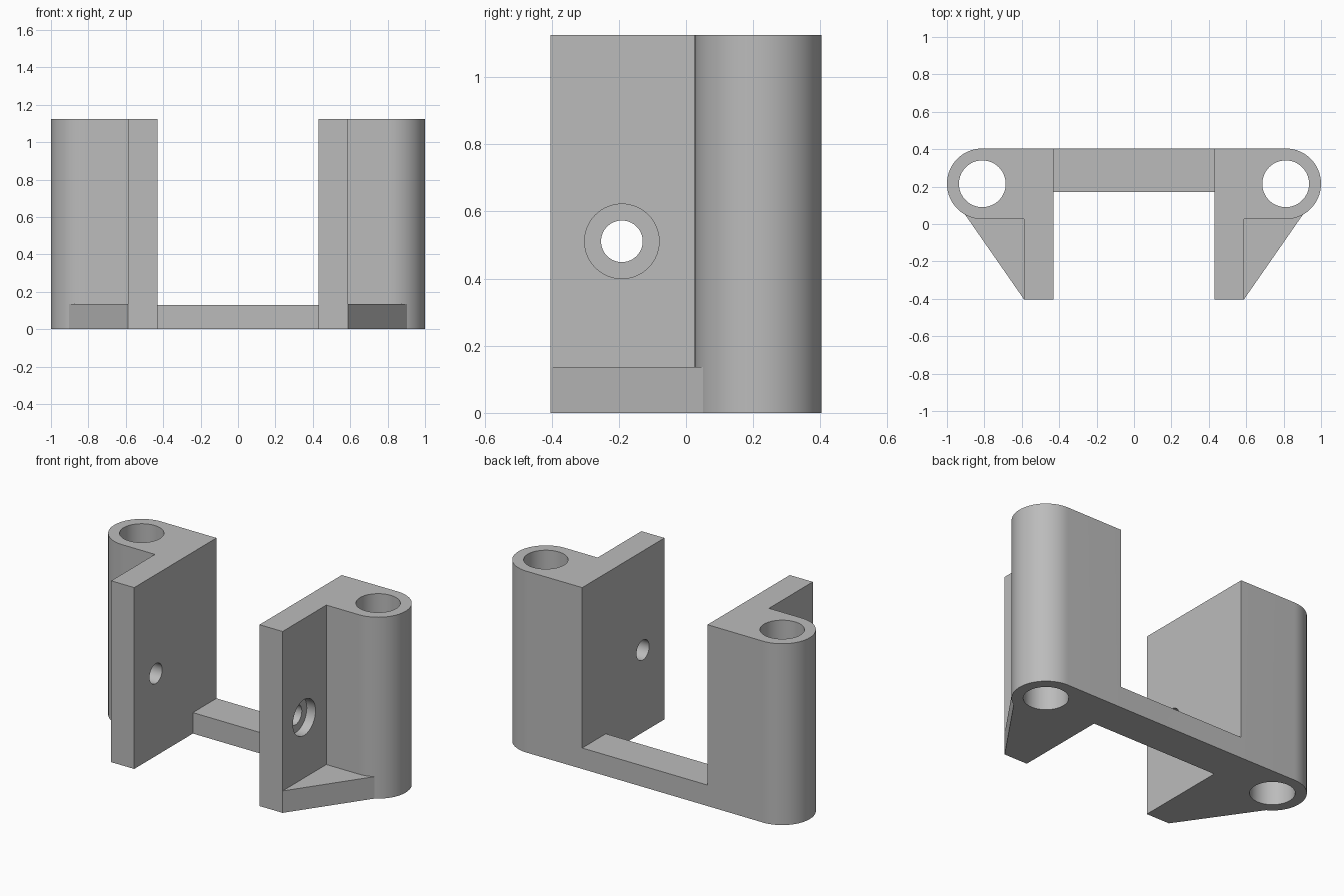
import bpy, bmesh, math
from mathutils import Matrix

default = bpy.data.objects.get("Cube")
if default:
    bpy.data.objects.remove(default, do_unlink=True)

GREY = (0.5, 0.5, 0.5, 1)
grey = bpy.data.materials.new("plain grey")
grey.use_nodes = True
grey.diffuse_color = GREY
grey.node_tree.nodes["Principled BSDF"].inputs["Base Color"].default_value = GREY

HEIGHT, BASE = 1.125, 0.13
INNER, OUTER = 0.43, 0.588            # wall faces in x
FRONT, BACK = -0.403, 0.403           # overall depth
POST_X, POST_Y, POST_R = 0.811, 0.215, 0.189
SCREW_Y, SCREW_Z = -0.191, 0.511


def finish(name, bm):
    bmesh.ops.recalc_face_normals(bm, faces=bm.faces)
    mesh = bpy.data.meshes.new(name)
    bm.to_mesh(mesh)
    bm.free()
    mesh.materials.append(grey)
    obj = bpy.data.objects.new(name, mesh)
    bpy.context.collection.objects.link(obj)
    return obj


def extrude_plan(name, points, z0, z1):
    bm = bmesh.new()
    face = bm.faces.new([bm.verts.new((x, y, z0)) for x, y in points])
    top = bmesh.ops.extrude_face_region(bm, geom=[face])["geom"]
    verts = [v for v in top if isinstance(v, bmesh.types.BMVert)]
    bmesh.ops.translate(bm, verts=verts, vec=(0, 0, z1 - z0))
    return finish(name, bm)


def cylinder(name, radius, length, centre, along_x=False):
    bm = bmesh.new()
    turn = Matrix.Rotation(math.pi / 2, 4, "Y") if along_x else Matrix()
    bmesh.ops.create_cone(bm, cap_ends=True, segments=64, radius1=radius, radius2=radius,
                          depth=length, matrix=Matrix.Translation(centre) @ turn)
    return finish(name, bm)


def apply(obj, mod):
    bpy.context.view_layer.objects.active = obj
    bpy.ops.object.modifier_apply(modifier=mod.name)


def combine(obj, other, operation):
    mod = obj.modifiers.new(operation, "BOOLEAN")
    mod.operation, mod.object, mod.solver = operation, other, "EXACT"
    apply(obj, mod)
    bpy.data.objects.remove(other, do_unlink=True)


# Side bracket: wall with a rounded post at its back outer corner
steps = 40
arc = [(POST_X + POST_R * math.sin(math.pi * i / steps),
        POST_Y - POST_R * math.cos(math.pi * i / steps)) for i in range(steps + 1)]
plan = [(INNER, FRONT), (OUTER, FRONT), (OUTER, POST_Y - POST_R)] + arc + [(INNER, BACK)]
bracket = extrude_plan("mounting_bracket", plan, 0, HEIGHT)

# Low triangular gusset between wall and post
gusset = extrude_plan("gusset", [(0.5, FRONT), (OUTER, FRONT), (0.905, 0.053),
                                 (0.83, 0.1), (0.5, 0.1)], 0, 0.136)
combine(bracket, gusset, "UNION")

# Vertical bore, screw hole and outer counterbore
for cutter in (
    cylinder("post_bore", 0.125, 3, (POST_X, POST_Y, 0.5)),
    cylinder("screw_hole", 0.062, 0.4, (0.5, SCREW_Y, SCREW_Z), True),
    cylinder("counterbore", 0.111, 0.2, (OUTER - 0.06 + 0.1, SCREW_Y, SCREW_Z), True),
):
    combine(bracket, cutter, "DIFFERENCE")

# Opposite side
apply(bracket, bracket.modifiers.new("mirror", "MIRROR"))

# Crossbar joining both sides along the back
bar_x = INNER + 0.05
bar = extrude_plan("crossbar", [(-bar_x, 0.172), (bar_x, 0.172),
                                (bar_x, BACK), (-bar_x, BACK)], 0, BASE)
combine(bracket, bar, "UNION")

bpy.ops.object.select_all(action="DESELECT")
bracket.select_set(True)
bpy.context.view_layer.objects.active = bracket
bpy.ops.object.shade_smooth_by_angle(angle=math.radians(25))
